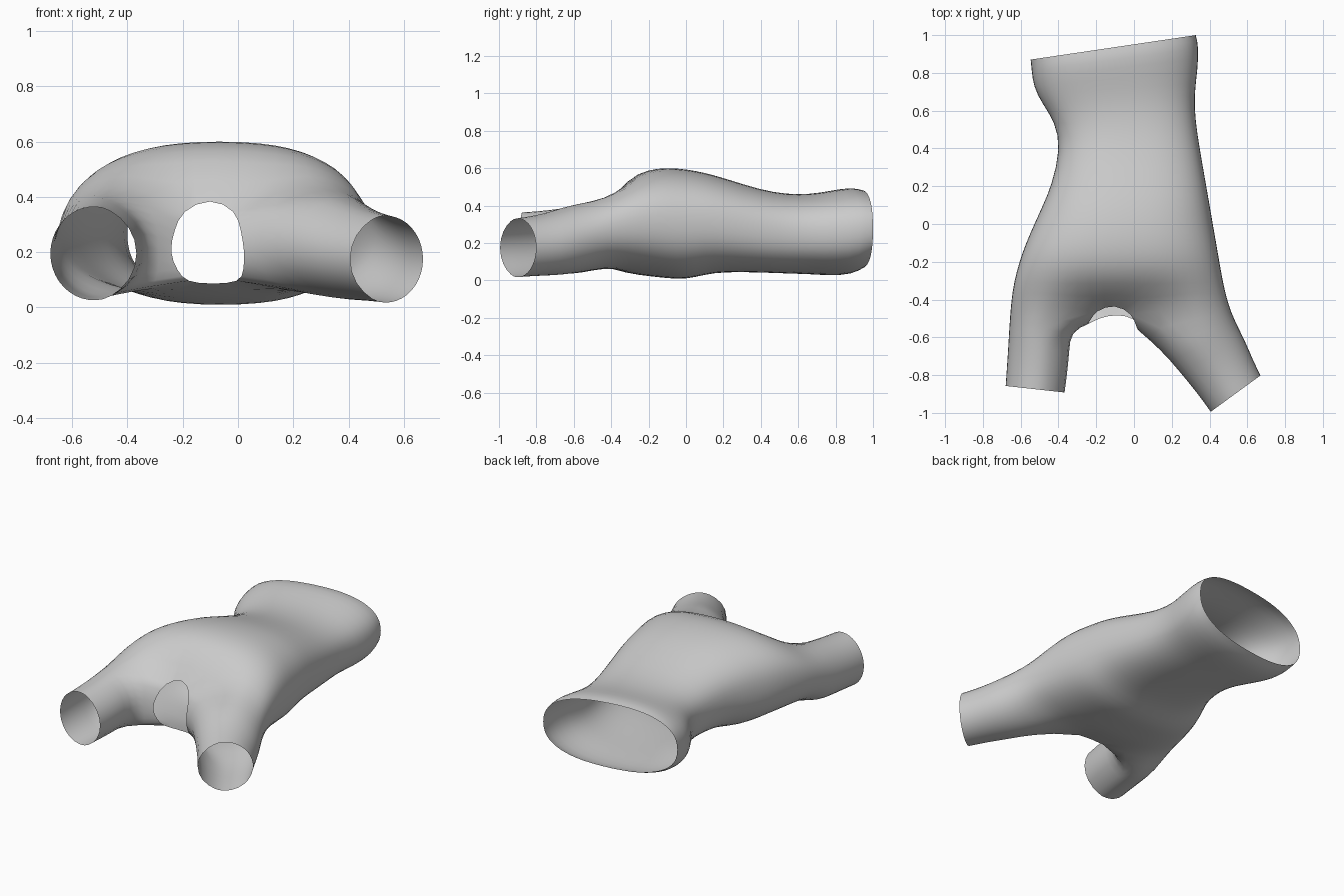
import bpy, bmesh
from math import cos, sin, pi, radians, copysign

N = 28
bm = bmesh.new()


def power(v, p):
    return copysign(abs(v) ** p, v)


def torso_ring(y, xl, xr, zb, zt, tilt=0.0, p=0.82):
    """Rounded flat cross-section, counted from +x over the top."""
    cx, rx, cz, rz = (xl + xr) / 2, (xr - xl) / 2, (zb + zt) / 2, (zt - zb) / 2
    ring = []
    for i in range(N):
        a = 2 * pi * i / N
        x = cx + rx * power(cos(a), p)
        ring.append(bm.verts.new((x, y + tilt * (x - cx), cz + rz * power(sin(a), p))))
    return ring


def bridge(a, b):
    n = len(a)
    for i in range(n):
        bm.faces.new((a[i], a[(i + 1) % n], b[(i + 1) % n], b[i]))


# Torso tube from the waist opening to the shoulders
sections = [
    (0.935, -0.55, 0.33, 0.065, 0.485, 0.148), (0.88, -0.545, 0.345, 0.03, 0.50, 0.14),
    (0.77, -0.535, 0.34, 0.025, 0.48, 0.10), (0.66, -0.49, 0.32, 0.033, 0.462, 0.05),
    (0.54, -0.42, 0.328, 0.036, 0.462, 0.0), (0.40, -0.39, 0.35, 0.042, 0.485, 0.0),
    (0.20, -0.44, 0.385, 0.045, 0.55, 0.0), (0.10, -0.485, 0.403, 0.03, 0.578, 0.0),
    (0.0, -0.53, 0.42, 0.004, 0.597, 0.0), (-0.10, -0.575, 0.438, 0.01, 0.605, 0.0),
    (-0.20, -0.61, 0.455, 0.022, 0.595, 0.0), (-0.31, -0.64, 0.475, 0.035, 0.55, 0.0),
    (-0.42, -0.655, 0.50, 0.043, 0.49, 0.0)]
rings = [torso_ring(*s) for s in sections]
for a, b in zip(rings, rings[1:]):
    bridge(a, b)
last = rings[-1]

# Neck opening: upper and lower edges on the last ring, plus its two side edges
neck = {6: (-0.005, -0.48, 0.35), 7: (-0.10, -0.42, 0.40), 8: (-0.205, -0.46, 0.35),
        20: (-0.19, -0.50, 0.09), 21: (-0.09, -0.475, 0.085), 22: (0.01, -0.50, 0.09)}
for i, co in neck.items():
    last[i].co = co
# Soften the slope beside the neck
for i in (5, 9):
    last[i].co.z -= 0.05
    last[i].co.y -= 0.02
right_side = [bm.verts.new(c) for c in ((0.01, -0.54, 0.28), (0.025, -0.57, 0.2), (0.02, -0.55, 0.135))]
left_side = [bm.verts.new(c) for c in ((-0.22, -0.52, 0.135), (-0.25, -0.53, 0.2), (-0.23, -0.51, 0.28))]


def sleeve(start, stations, flip):
    """Loft a shoulder loop through (centre, outward half-width, half-height) rings."""
    angles = [-110 + 220 * k / 12 for k in range(13)] + [145, 180, 215]
    prev = start
    for c, out, rz in stations:
        ring = []
        for a in angles:
            a = radians(-a if flip else a)
            ring.append(bm.verts.new((c[0] + cos(a) * out[0], c[1] + cos(a) * out[1],
                                      c[2] + sin(a) * rz)))
        bridge(prev, ring)
        prev = ring


# Right sleeve, splayed outwards
sleeve([last[i % N] for i in range(22, 35)] + right_side,
       [((0.335, -0.595, 0.225), (0.205, 0.075), 0.19),
        ((0.41, -0.70, 0.20), (0.18, 0.085), 0.175),
        ((0.48, -0.81, 0.185), (0.15, 0.095), 0.163),
        ((0.535, -0.90, 0.175), (0.137, 0.10), 0.16)], False)

# Left sleeve, pointing straight ahead
sleeve([last[i] for i in range(8, 21)] + left_side,
       [((-0.495, -0.565, 0.22), (-0.168, 0.01), 0.185),
        ((-0.50, -0.66, 0.21), (-0.168, 0.01), 0.178),
        ((-0.51, -0.78, 0.20), (-0.166, 0.012), 0.173),
        ((-0.52, -0.875, 0.195), (-0.162, 0.018), 0.172)], True)

bmesh.ops.recalc_face_normals(bm, faces=bm.faces)
mesh = bpy.data.meshes.new("shirt")
bm.to_mesh(mesh)
bm.free()
shirt = bpy.data.objects.new("shirt", mesh)
bpy.context.collection.objects.link(shirt)
for f in mesh.polygons:
    f.use_smooth = True

# Soft cloth surface
sub = shirt.modifiers.new("soften", 'SUBSURF')
sub.levels = sub.render_levels = 1
